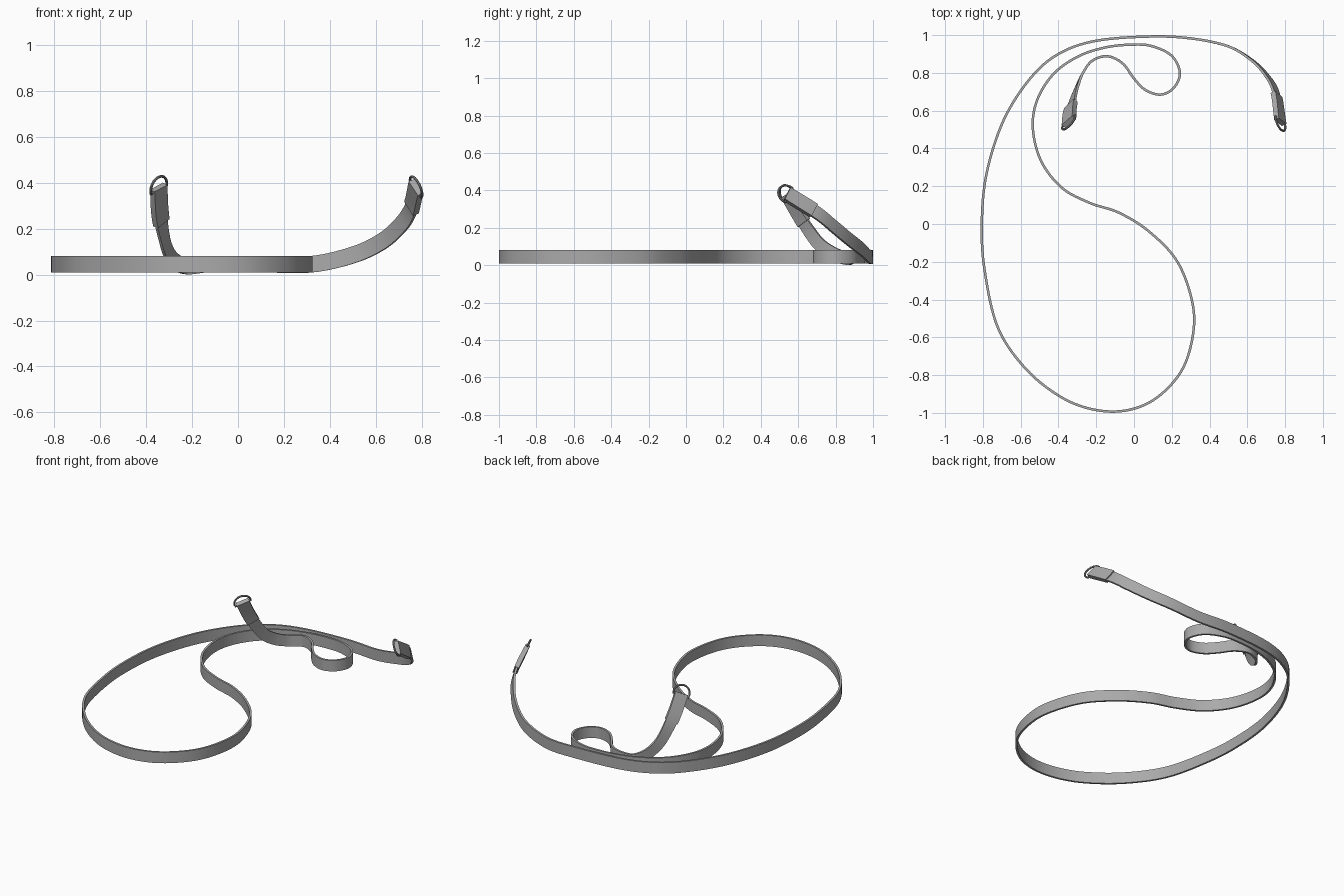
import bpy
import bmesh
import math
from mathutils import Vector

cube = bpy.data.objects.get("Cube")
if cube:
    bpy.data.objects.remove(cube, do_unlink=True)


def make_material(name, value):
    mat = bpy.data.materials.new(name)
    mat.use_nodes = True
    colour = (value, value, value, 1)
    mat.diffuse_color = colour
    mat.node_tree.nodes["Principled BSDF"].inputs["Base Color"].default_value = colour
    return mat


webbing = make_material("grey webbing", 0.4)
metal = make_material("grey metal", 0.3)

WIDTH, THICK, FLAT_Z = 0.072, 0.013, 0.045


def spline(points, steps):
    """Smooth path through the points (Catmull-Rom)."""
    pts = [Vector(p) for p in points]
    pts = [2 * pts[0] - pts[1]] + pts + [2 * pts[-1] - pts[-2]]
    path = []
    for a, b, c, d in zip(pts, pts[1:], pts[2:], pts[3:]):
        for i in range(steps):
            t = i / steps
            path.append(0.5 * (2 * b + (c - a) * t + (2 * a - 5 * b + 4 * c - d) * t ** 2
                               + (3 * b - a - 3 * c + d) * t ** 3))
    path.append(pts[-2])
    return path


def frames(path):
    """Centre, tangent, width and normal directions; the fourth value leans the band."""
    result = []
    for i, p in enumerate(path):
        tangent = (path[min(i + 1, len(path) - 1)] - path[max(i - 1, 0)]).to_3d().normalized()
        up = Vector((p[3], 0, 1))
        across = (up - tangent * up.dot(tangent)).normalized()
        result.append((p.to_3d(), tangent, across, tangent.cross(across)))
    return result


def sweep(name, rings, mat, closed=False):
    """Skin a list of cross-section rings into a smooth-shaded object."""
    bm = bmesh.new()
    loops = [[bm.verts.new(co) for co in ring] for ring in rings]
    pairs = list(zip(loops, loops[1:]))
    if closed:
        pairs.append((loops[-1], loops[0]))
    else:
        bm.faces.new(loops[0])
        bm.faces.new(loops[-1])
    n = len(loops[0])
    for one, two in pairs:
        for k in range(n):
            bm.faces.new((one[k], one[(k + 1) % n], two[(k + 1) % n], two[k]))
    bmesh.ops.recalc_face_normals(bm, faces=bm.faces)
    mesh = bpy.data.meshes.new(name)
    bm.to_mesh(mesh)
    bm.free()
    mesh.polygons.foreach_set("use_smooth", [True] * len(mesh.polygons))
    mesh.set_sharp_from_angle(angle=math.radians(35))
    mesh.materials.append(mat)
    obj = bpy.data.objects.new(name, mesh)
    bpy.context.collection.objects.link(obj)


def band(name, sections, width, thick):
    corners = ((-1, -1), (1, -1), (1, 1), (-1, 1))
    sweep(name, [[c + a * (u * width / 2) + n * (v * thick / 2) for u, v in corners]
                 for c, _, a, n in sections], webbing)


# Strap path: raised right end, flat loops on the ground, raised left end
raised_start = [(-.345, .54, .38, .45), (-.34, .6, .275, .4), (-.325, .66, .18, .2),
                (-.305, .72, .105, .1), (-.27, .8, .055, 0), (-.22, .865, .037, 0)]
flat = [(-.14, .888), (-.06, .85), (0, .77), (.06, .71), (.14, .685), (.21, .72),
        (.243, .8), (.2, .89), (.1, .94), (0, .95), (-.15, .935), (-.3, .885),
        (-.43, .79), (-.515, .65), (-.535, .5), (-.49, .33), (-.38, .19), (-.23, .11),
        (-.08, .06), (.08, -.04), (.23, -.2), (.31, -.42), (.31, -.6), (.25, -.78),
        (.12, -.92), (-.03, -.985), (-.2, -.985), (-.38, -.92), (-.57, -.77),
        (-.72, -.55), (-.79, -.25), (-.806, 0), (-.78, .27), (-.69, .55), (-.55, .77),
        (-.4, .9), (-.2, .97), (.1, .993), (.32, .98)]
raised_end = [(.5, .94, .085, 0), (.62, .87, .14, -.1), (.7, .79, .207, -.2),
              (.75, .7, .28, -.35), (.775, .54, .38, -.45)]
route = raised_start + [(x, y, FLAT_Z, 0) for x, y in flat] + raised_end
sections = frames(spline(route, 8))
band("strap", sections, WIDTH, THICK)


def end_fittings(side, run):
    """Folded sleeve and D ring at one end; run starts at the tip."""
    tip = run[0][0]
    sleeve = [s for s in run[:40] if (s[0] - tip).length < 0.19]
    band(side + "_sleeve", sleeve, WIDTH + 0.008, THICK * 2.2)

    # D ring: round bow beyond the tip, straight bar through the fold
    centre, _, across, normal = run[0]
    out = (tip - run[3][0]).normalized()
    radius, tube, arc, bar = 0.05, 0.006, 24, 6
    outline = [(radius * math.cos(math.pi * i / arc), radius * math.sin(math.pi * i / arc))
               for i in range(arc + 1)]
    outline += [(radius * (2 * i / bar - 1), -0.012) for i in range(bar + 1)]
    rings = []
    for i, (u, v) in enumerate(outline):
        before, after = outline[i - 1], outline[(i + 1) % len(outline)]
        along = Vector((after[0] - before[0], after[1] - before[1])).normalized()
        outward = across * along.y - out * along.x
        point = centre + across * u + out * v
        rings.append([point + outward * (tube * math.cos(math.tau * k / 8))
                      + normal * (tube * math.sin(math.tau * k / 8)) for k in range(8)])
    sweep(side + "_d_ring", rings, metal, closed=True)


end_fittings("right", sections)
end_fittings("left", sections[::-1])
